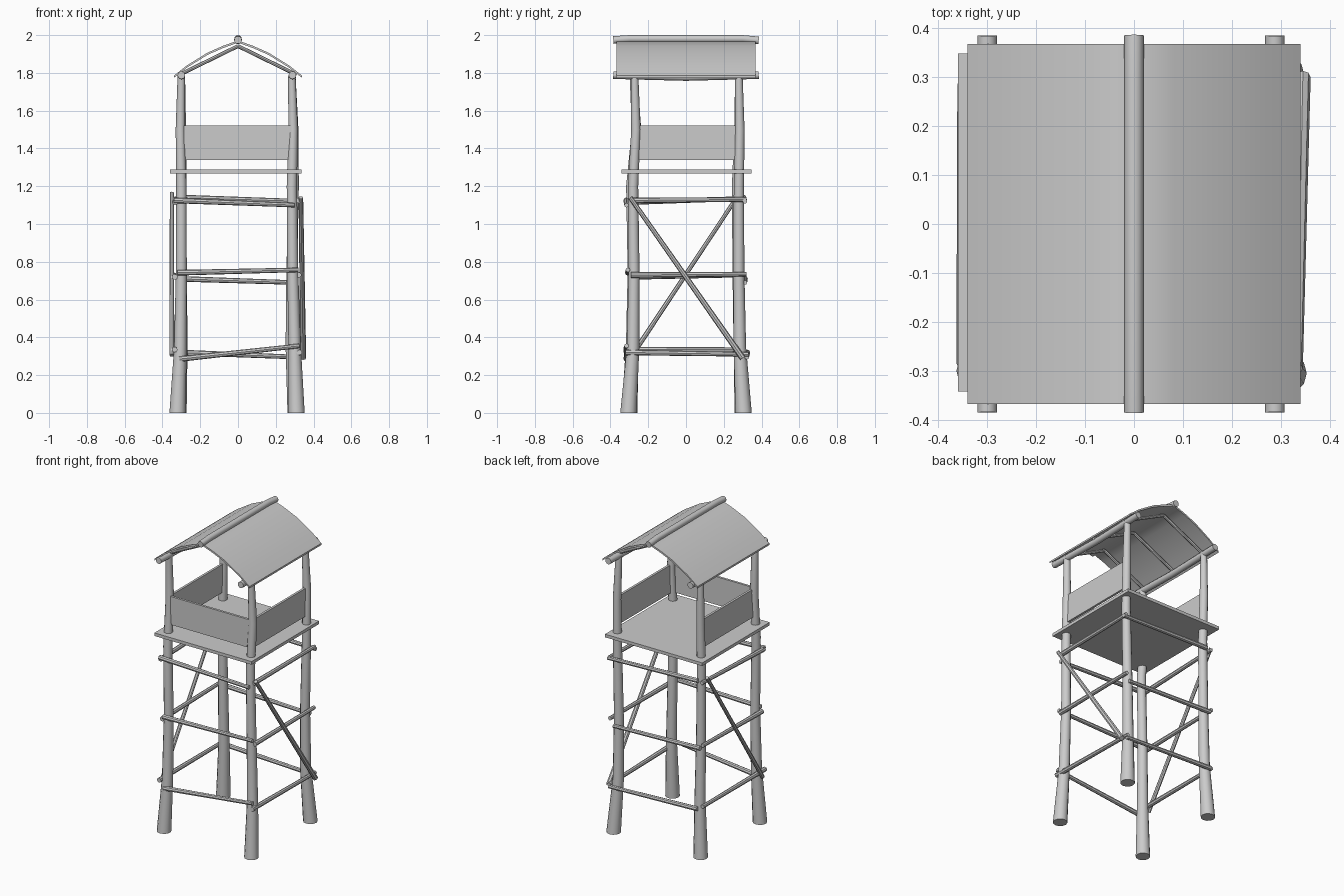
import bpy, bmesh, math
from mathutils import Vector

if "Cube" in bpy.data.objects:
    bpy.data.objects.remove(bpy.data.objects["Cube"])


def finish(name, bm, angle=40):
    bmesh.ops.recalc_face_normals(bm, faces=bm.faces[:])
    me = bpy.data.meshes.new(name)
    bm.to_mesh(me)
    bm.free()
    ob = bpy.data.objects.new(name, me)
    bpy.context.collection.objects.link(ob)
    bpy.ops.object.select_all(action='DESELECT')
    ob.select_set(True)
    bpy.context.view_layer.objects.active = ob
    bpy.ops.object.shade_smooth_by_angle(angle=math.radians(angle))
    return ob


def pole(name, pts, radii, sides=12):
    """Capped round pole through the points, one radius per point."""
    pts = [Vector(p) for p in pts]
    bm = bmesh.new()
    rings = []
    axis = (pts[-1] - pts[0]).normalized()
    ref = Vector((1, 0, 0)) if abs(axis.z) > 0.9 else Vector((0, 0, 1))
    for i, (p, r) in enumerate(zip(pts, radii)):
        d = (pts[min(i + 1, len(pts) - 1)] - pts[max(i - 1, 0)]).normalized()
        if abs(axis.z) > 0.9 and i == 0:
            d = Vector((0, 0, 1))      # flat foot on the ground
        u = d.cross(ref).normalized()
        v = d.cross(u)
        rings.append([bm.verts.new(p + r * (math.cos(a) * u + math.sin(a) * v))
                      for a in (2 * math.pi * k / sides for k in range(sides))])
    for a, b in zip(rings, rings[1:]):
        for k in range(sides):
            n = (k + 1) % sides
            bm.faces.new((a[k], a[n], b[n], b[k]))
    bm.faces.new(rings[0])
    bm.faces.new(rings[-1])
    return finish(name, bm)


def box(name, lo, hi):
    bm = bmesh.new()
    bmesh.ops.create_cube(bm, size=1)
    for v in bm.verts:
        v.co = [l + (c + 0.5) * (h - l) for l, h, c in zip(lo, hi, v.co)]
    return finish(name, bm)


# Crooked tapering legs: (x, y) at each height
heights = (0, 0.35, 0.75, 1.2, 1.5, 1.78)
radii = (0.043, 0.033, 0.029, 0.027, 0.025, 0.02)
legs = {
    "front_left_leg": [(-.32, -.30), (-.305, -.285), (-.30, -.28), (-.30, -.29), (-.305, -.262), (-.30, -.278)],
    "front_right_leg": [(.31, -.305), (.30, -.28), (.29, -.275), (.285, -.28), (.292, -.265), (.285, -.272)],
    "back_left_leg": [(-.315, .30), (-.30, .285), (-.30, .275), (-.30, .27), (-.30, .28), (-.30, .28)],
    "back_right_leg": [(.305, .305), (.285, .285), (.285, .28), (.295, .28), (.295, .285), (.285, .28)],
}
for name, xy in legs.items():
    pole(name, [(x, y, z) for (x, y), z in zip(xy, heights)], radii)

# Horizontal rails on the four sides, three levels
rails = {
    "front": [((-.31, -.315, .285), (.325, -.315, .355)),
              ((-.32, -.308, .742), (.32, -.308, .757)),
              ((-.34, -.317, 1.125), (.30, -.315, 1.10))],
    "back": [((-.31, .325, .32), (.325, .322, .295)),
             ((-.32, .312, .71), (.30, .312, .69)),
             ((-.30, .305, 1.14), (.34, .312, 1.12))],
    "left": [((-.335, -.33, .335), (-.335, .31, .335)),
             ((-.335, -.30, .72), (-.335, .31, .73)),
             ((-.333, -.32, 1.115), (-.33, .31, 1.135))],
    "right": [((.325, -.32, .32), (.322, .33, .31)),
              ((.322, -.29, .73), (.322, .32, .735)),
              ((.32, -.29, 1.125), (.325, .32, 1.13))],
}
for side, pairs in rails.items():
    for i, (a, b) in enumerate(pairs):
        pole(f"{side}_rail_{i + 1}", (a, b), (0.015, 0.012), 8)

# One diagonal brace on each of the left and right sides
pole("right_brace", ((.333, -.295, 1.14), (.345, .30, .29)), (0.012, 0.016), 8)
pole("left_brace", ((-.35, .285, 1.165), (-.35, -.285, .305)), (0.011, 0.013), 8)

# Platform and low walls, open at the back
box("platform", (-.36, -.342, 1.268), (.337, .348, 1.288))
box("front_wall", (-.285, -.285, 1.34), (.28, -.27, 1.522))
box("left_wall", (-.305, -.25, 1.34), (-.29, .265, 1.522))
box("right_wall", (.285, -.25, 1.34), (.30, .265, 1.522))

# Roof sheet: gently bowed gable profile, extruded along y
half = [(.34, 1.785), (.27, 1.84), (.16, 1.908), (.08, 1.943), (0, 1.972)]
outer = half + [(-x, z) for x, z in reversed(half[:-1])]
bm = bmesh.new()
rows = [[bm.verts.new((x, y, z - t)) for x, z in outer]
        for y, t in ((-.368, 0), (.368, 0), (.368, .012), (-.368, .012))]
for r in range(4):
    a, b = rows[r], rows[(r + 1) % 4]
    for k in range(len(outer) - 1):
        bm.faces.new((a[k], a[k + 1], b[k + 1], b[k]))
for k in (0, -1):
    bm.faces.new([row[k] for row in rows])
finish("roof_sheet", bm)

# Ridge and eave poles, slightly bowed
pole("ridge_pole", ((0, -.385, 1.974), (0, -.3, 1.98), (0, .3, 1.98), (0, .385, 1.972)), (.02,) * 4)
for side, x in (("left", -.30), ("right", .288)):
    pole(f"{side}_eave_pole", ((x, -.385, 1.788), (x, 0, 1.778), (x, .385, 1.788)), (.02,) * 3)

# Thin rafters under the roof
for i, y in enumerate((-.27, 0, .27)):
    for side, s in (("left", -1), ("right", 1)):
        pole(f"{side}_rafter_{i + 1}", ((0, y, 1.942), (s * .31, y, 1.79)), (.01, .01), 8)
